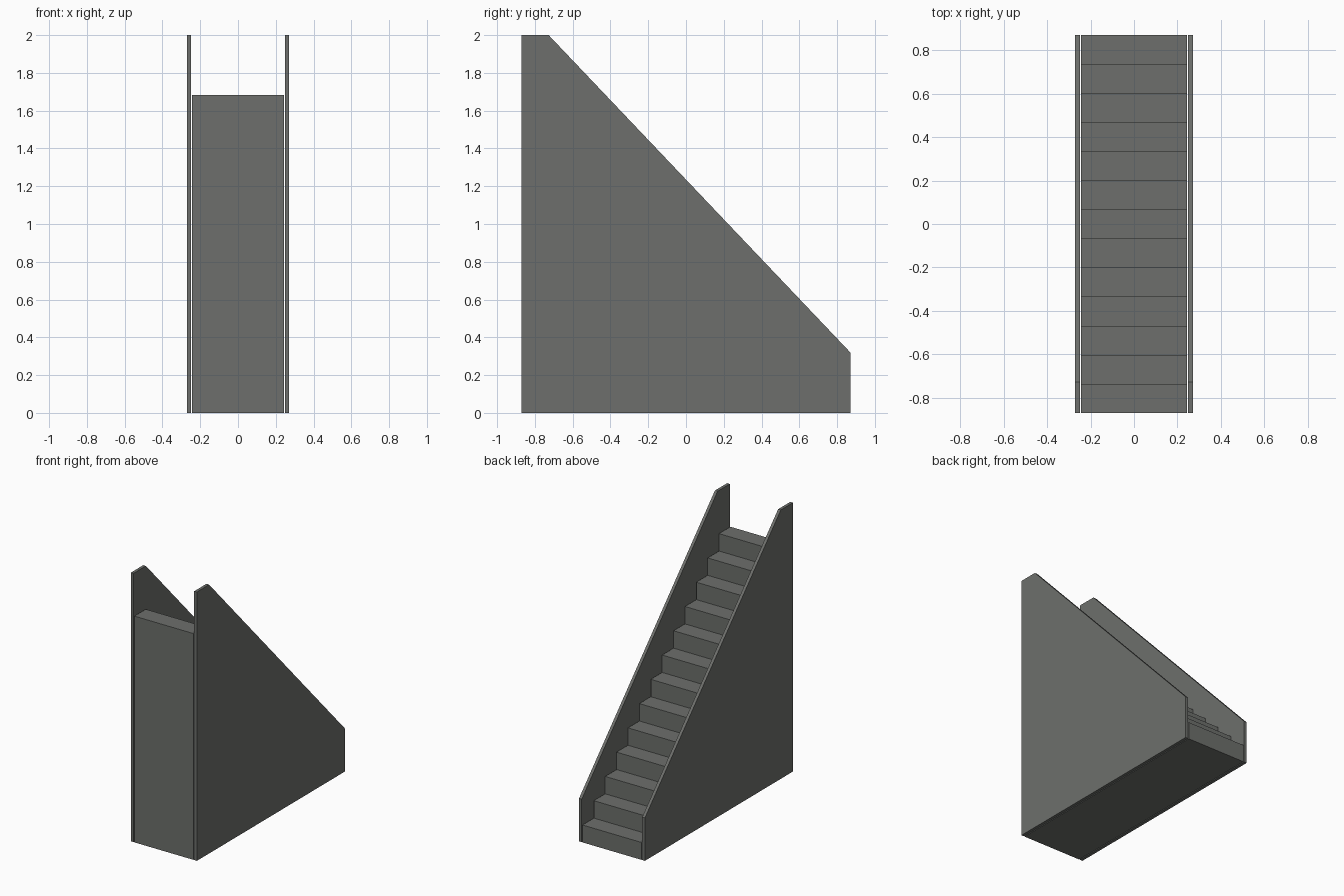
import bpy
import bmesh

HALF_DEPTH = 0.87
STEP_COUNT = 13
STAIR_TOP = 1.683
STAIR_HALF_WIDTH = 0.243
PANEL_INNER, PANEL_OUTER = 0.249, 0.271

cube = bpy.data.objects.get("Cube")
if cube:
    bpy.data.objects.remove(cube, do_unlink=True)

# Single flat colour
grey = bpy.data.materials.new("stone grey")
grey.use_nodes = True
colour = (0.153, 0.159, 0.149, 1)
grey.diffuse_color = colour
grey.node_tree.nodes["Principled BSDF"].inputs["Base Color"].default_value = colour


def extrude_profile(name, profile, x_min, x_max):
    """Extrude a closed (y, z) outline along x into a solid object."""
    bm = bmesh.new()
    face = bm.faces.new([bm.verts.new((x_min, y, z)) for y, z in profile])
    result = bmesh.ops.extrude_face_region(bm, geom=[face])
    moved = [v for v in result["geom"] if isinstance(v, bmesh.types.BMVert)]
    bmesh.ops.translate(bm, verts=moved, vec=(x_max - x_min, 0, 0))
    bmesh.ops.recalc_face_normals(bm, faces=bm.faces)
    mesh = bpy.data.meshes.new(name)
    bm.to_mesh(mesh)
    bm.free()
    mesh.materials.append(grey)
    obj = bpy.data.objects.new(name, mesh)
    bpy.context.collection.objects.link(obj)
    return obj


# Solid flight of steps, climbing from the back to the front
tread = 2 * HALF_DEPTH / STEP_COUNT
riser = STAIR_TOP / STEP_COUNT
outline = [(-HALF_DEPTH, 0), (HALF_DEPTH, 0)]
for i in range(STEP_COUNT):
    top = (i + 1) * riser
    outline.append((HALF_DEPTH - i * tread, top))
    outline.append((HALF_DEPTH - (i + 1) * tread, top))
extrude_profile("steps", outline, -STAIR_HALF_WIDTH, STAIR_HALF_WIDTH)

# Sloping side walls
wall = [(-HALF_DEPTH, 0), (HALF_DEPTH, 0), (HALF_DEPTH, 0.32),
        (-0.727, 2), (-HALF_DEPTH, 2)]
extrude_profile("left_wall", wall, PANEL_INNER, PANEL_OUTER)
extrude_profile("right_wall", wall, -PANEL_OUTER, -PANEL_INNER)
